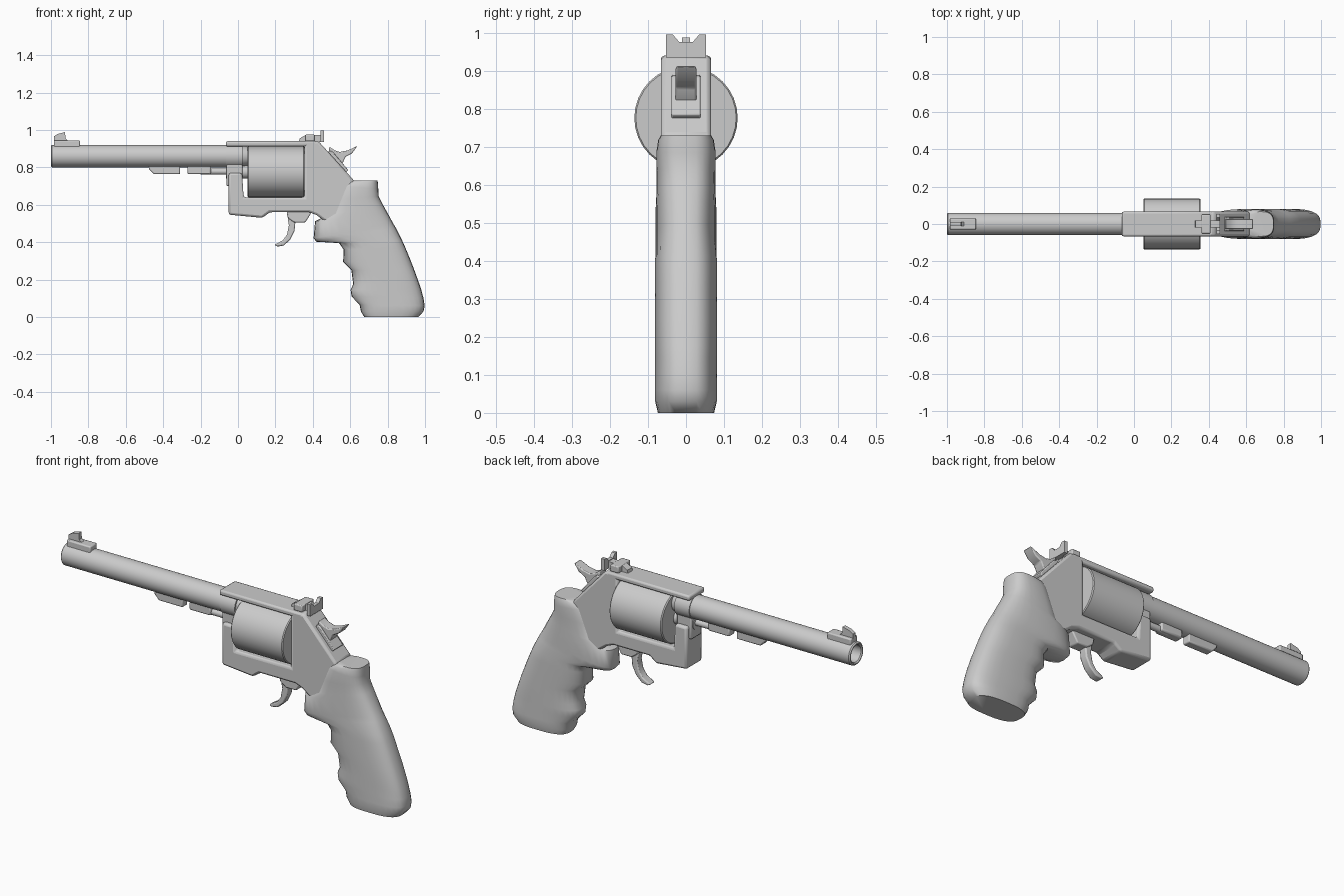
import bpy, bmesh, math
from mathutils import Vector


def finish(name, bm, bevel=0.0, segs=2, angle=35):
    bmesh.ops.recalc_face_normals(bm, faces=bm.faces)
    me = bpy.data.meshes.new(name)
    bm.to_mesh(me)
    bm.free()
    ob = bpy.data.objects.new(name, me)
    bpy.context.collection.objects.link(ob)
    bpy.ops.object.select_all(action='DESELECT')
    ob.select_set(True)
    bpy.context.view_layer.objects.active = ob
    bpy.ops.object.shade_smooth_by_angle(angle=math.radians(angle))
    if bevel:
        m = ob.modifiers.new("bevel", 'BEVEL')
        m.width, m.segments, m.limit_method = bevel, segs, 'ANGLE'
        m.angle_limit = math.radians(35)
    return ob


def prism(name, pts, half, bevel=0.0, segs=2):
    """Side profile in x,z extruded symmetrically across y."""
    bm = bmesh.new()
    f = bm.faces.new([bm.verts.new((x, -half, z)) for x, z in pts])
    ext = bmesh.ops.extrude_face_region(bm, geom=[f])
    bmesh.ops.translate(bm, vec=(0, 2 * half, 0),
                        verts=[g for g in ext['geom'] if isinstance(g, bmesh.types.BMVert)])
    return finish(name, bm, bevel, segs)


def box(name, x0, x1, z0, z1, half, bevel=0.0):
    return prism(name, [(x0, z0), (x1, z0), (x1, z1), (x0, z1)], half, bevel)


def lathe(name, profile, zc, n=32, closed=False):
    """Revolve (x, radius) pairs about a line along x at height zc."""
    bm = bmesh.new()
    rings = [[bm.verts.new((x, r * math.cos(2 * math.pi * i / n), zc + r * math.sin(2 * math.pi * i / n)))
              for i in range(n)] for x, r in profile]
    pairs = list(zip(rings, rings[1:])) + ([(rings[-1], rings[0])] if closed else [])
    for a, b in pairs:
        for i in range(n):
            bm.faces.new((a[i], a[(i + 1) % n], b[(i + 1) % n], b[i]))
    if not closed:
        bm.faces.new(rings[0])
        bm.faces.new(rings[-1])
    return finish(name, bm)


def loft_grip(name, stations, n=28):
    """Rounded sections between a front point and a back point."""
    bm = bmesh.new()
    rings = []
    for xf, zf, xb, zb, w in stations:
        f, b = Vector((xf, 0, zf)), Vector((xb, 0, zb))
        ring = []
        for i in range(n):
            a = 2 * math.pi * i / n
            c, s = math.cos(a), math.sin(a)
            u = math.copysign(abs(c) ** 0.7, c)
            v = math.copysign(abs(s) ** 0.7, s)
            p = (f + b) / 2 + (b - f) / 2 * u
            ring.append(bm.verts.new((p.x, w * v, p.z)))
        rings.append(ring)
    for a, b in zip(rings, rings[1:]):
        for i in range(n):
            bm.faces.new((a[i], a[(i + 1) % n], b[(i + 1) % n], b[i]))
    bm.faces.new(rings[0])
    bm.faces.new(rings[-1])
    return finish(name, bm, angle=50)


# Barrel tube and the collar that holds it
lathe("barrel", [(-1, 0.054), (-0.994, 0.06), (-0.03, 0.06), (-0.03, 0.044), (-0.994, 0.044), (-1, 0.049)],
      0.86, closed=True)
lathe("barrel_collar", [(-0.063, 0.064), (0.025, 0.064), (0.025, 0.055), (0.05, 0.05)], 0.86)

# Lugs and ejector rod under the barrel
prism("front_lug", [(-0.48, 0.81), (-0.475, 0.79), (-0.45, 0.763), (-0.31, 0.763), (-0.31, 0.81)], 0.022, 0.006)
box("rear_lug", -0.27, -0.145, 0.763, 0.81, 0.024, 0.008)
lathe("ejector_rod", [(-0.2, 0.017), (0.06, 0.017)], 0.778, 16)
lathe("crane_boss", [(-0.065, 0.035), (0.055, 0.035)], 0.775, 20)
box("crane_arm", -0.062, 0.025, 0.70, 0.84, 0.045, 0.008)

# Frame: open-topped body closed by the top strap
prism("frame", [(-0.05, 0.77), (0.022, 0.77), (0.03, 0.64), (0.355, 0.64), (0.355, 0.94), (0.43, 0.94),
                (0.62, 0.73), (0.61, 0.55), (0.51, 0.50), (0.46, 0.515), (0.42, 0.545), (0.38, 0.56),
                (0.17, 0.56), (0.13, 0.53), (-0.05, 0.547)], 0.066, 0.012)
box("top_strap", -0.065, 0.42, 0.912, 0.94, 0.066, 0.009)

# Cylinder
lathe("cylinder", [(0.05, 0.131), (0.055, 0.136), (0.35, 0.136), (0.355, 0.132)], 0.776, 32)

# Front sight
box("front_sight_base", -0.985, -0.845, 0.905, 0.944, 0.029, 0.006)
prism("front_sight_blade", [(-0.985, 0.94), (-0.985, 0.965), (-0.965, 0.978), (-0.925, 0.988), (-0.922, 0.955),
                            (-0.905, 0.94)], 0.011)

# Rear sight with notched leaf
prism("rear_sight_tang", [(0.325, 0.935), (0.33, 0.955), (0.36, 0.972), (0.45, 0.972), (0.46, 0.935)], 0.02)
box("rear_sight_body", 0.36, 0.41, 0.94, 0.975, 0.05, 0.005)
bm = bmesh.new()
face = bm.faces.new([bm.verts.new((0.44, y, z)) for y, z in
                     [(-0.053, 0.935), (0.053, 0.935), (0.053, 0.996), (0.035, 0.996), (0.018, 0.976),
                      (-0.018, 0.976), (-0.035, 0.996), (-0.053, 0.996)]])
out = bmesh.ops.extrude_face_region(bm, geom=[face])
bmesh.ops.translate(bm, vec=(0.02, 0, 0), verts=[g for g in out['geom'] if isinstance(g, bmesh.types.BMVert)])
finish("rear_sight_leaf", bm)

# Hammer block and thumb spur
prism("hammer_block", [(0.485, 0.89), (0.505, 0.885), (0.59, 0.785), (0.56, 0.76), (0.47, 0.84)], 0.038, 0.004)
prism("hammer", [(0.48, 0.86), (0.49, 0.91), (0.515, 0.892), (0.545, 0.882), (0.585, 0.89), (0.638, 0.914),
                 (0.61, 0.875), (0.575, 0.856), (0.562, 0.828), (0.54, 0.80)], 0.028, 0.005)

# Trigger
prism("trigger_block", [(0.26, 0.57), (0.265, 0.53), (0.30, 0.505), (0.36, 0.505), (0.40, 0.57)], 0.03, 0.006)
prism("trigger", [(0.265, 0.53), (0.272, 0.49), (0.262, 0.44), (0.24, 0.41), (0.195, 0.385), (0.21, 0.376),
                  (0.245, 0.382), (0.28, 0.415), (0.302, 0.46), (0.308, 0.52)], 0.022, 0.006)

# Grip with finger grooves
loft_grip("grip", [
    (0.607, 0.73, 0.746, 0.73, 0.066),
    (0.57, 0.722, 0.748, 0.715, 0.073),
    (0.55, 0.70, 0.75, 0.685, 0.077),
    (0.516, 0.625, 0.752, 0.645, 0.077),
    (0.48, 0.545, 0.775, 0.60, 0.078),
    (0.412, 0.512, 0.80, 0.555, 0.08),
    (0.404, 0.42, 0.83, 0.50, 0.08),
    (0.42, 0.402, 0.845, 0.475, 0.08),
    (0.54, 0.395, 0.875, 0.415, 0.081),
    (0.565, 0.36, 0.893, 0.375, 0.081),
    (0.562, 0.295, 0.92, 0.31, 0.081),
    (0.606, 0.25, 0.945, 0.245, 0.081),
    (0.616, 0.175, 0.97, 0.175, 0.081),
    (0.602, 0.145, 0.98, 0.145, 0.081),
    (0.607, 0.11, 0.992, 0.10, 0.081),
    (0.65, 0.065, 0.998, 0.06, 0.081),
    (0.657, 0.03, 0.992, 0.03, 0.081),
    (0.675, 0.0, 0.965, 0.0, 0.074)])
